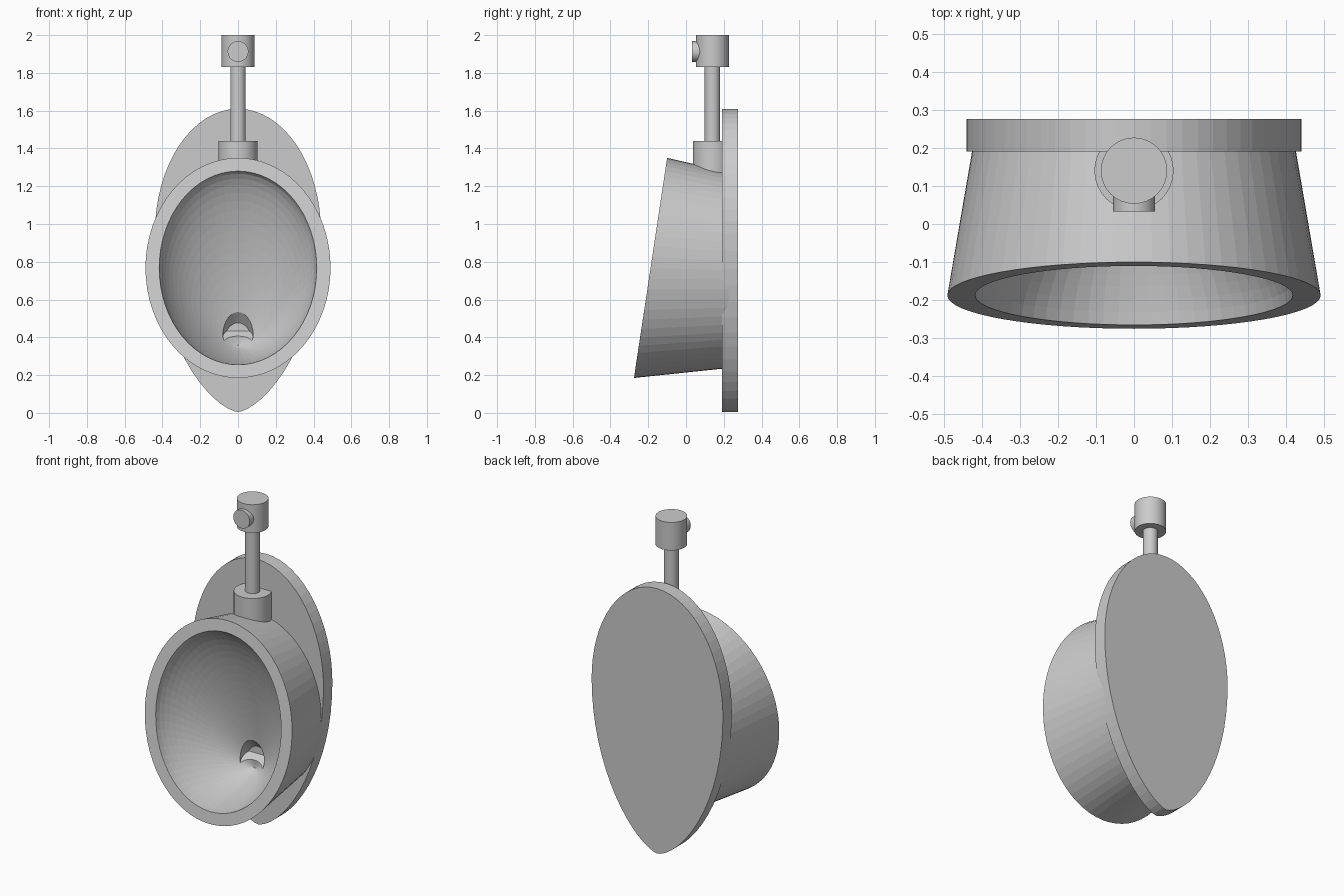
import bpy, bmesh, math
from mathutils import Vector

cube = bpy.data.objects.get("Cube")
if cube:
    bpy.data.objects.remove(cube)

SEG = 64


def lerp(a, b, t):
    return a + (b - a) * t


def loft(name, rings, cap_start=True):
    """Skin a list of equal-length point rings and cap the ends."""
    bm = bmesh.new()
    loops = [[bm.verts.new(p) for p in ring] for ring in rings]
    for a, b in zip(loops, loops[1:]):
        for i in range(len(a)):
            j = (i + 1) % len(a)
            bm.faces.new((a[i], a[j], b[j], b[i]))
    if cap_start:
        bm.faces.new(loops[0])
    bm.faces.new(loops[-1])
    bmesh.ops.recalc_face_normals(bm, faces=bm.faces)
    mesh = bpy.data.meshes.new(name)
    bm.to_mesh(mesh)
    bm.free()
    obj = bpy.data.objects.new(name, mesh)
    bpy.context.collection.objects.link(obj)
    return obj


def cylinder(name, start, end, radius):
    start, end = Vector(start), Vector(end)
    axis = end - start
    bpy.ops.mesh.primitive_cylinder_add(
        vertices=32, radius=radius, depth=axis.length, location=(start + end) / 2,
        rotation=axis.to_track_quat('Z', 'Y').to_euler())
    obj = bpy.context.object
    obj.name = name
    bpy.ops.object.shade_smooth_by_angle(angle=math.radians(30))
    return obj


def tilted_ellipse(half_width, top, bottom):
    """Ellipse spanning the (y, z) points top and bottom."""
    ring = []
    for i in range(SEG):
        a = math.tau * i / SEG
        t = (1 - math.cos(a)) / 2
        ring.append(Vector((half_width * math.sin(a),
                            lerp(top[0], bottom[0], t), lerp(top[1], bottom[1], t))))
    return ring


# Egg-shaped back plate, pointed at the bottom
def egg(y):
    ring = []
    for i in range(SEG):
        a = math.tau * i / SEG
        c, s = math.cos(a), math.sin(a)
        if c >= 0:
            x, z = s, 0.95 + 0.66 * c
        else:
            x, z = math.copysign(abs(s) ** 1.3, s), 0.95 + 0.945 * c
        ring.append((0.44 * x, y, z))
    return ring


loft("back_plate", [egg(0.19), egg(0.275)])

# Bowl: tapering shell, sloped rim, then a cavity closing in on the drain
back = tilted_ellipse(0.415, (0.25, 1.27), (0.25, 0.24))
rim_outer = tilted_ellipse(0.49, (-0.10, 1.35), (-0.275, 0.185))
rim_inner = tilted_ellipse(0.417, (-0.11, 1.28), (-0.265, 0.255))
apex = Vector((0, 0.16, 0.36))
rings = [back, rim_outer, rim_inner]
STEPS = 20
for k in range(1, STEPS):
    u = math.sin(k / STEPS * math.pi / 2)
    s = (1 - u ** 1.5) ** 0.7
    rings.append([Vector((p.x * s, lerp(p.y, apex.y, u), lerp(apex.z, p.z, s)))
                  for p in rim_inner])
bowl = loft("bowl", rings)

# Drain recess
floor = Vector((0, 0.15, 0.40))
cutter = cylinder("drain_cutter", floor, floor + Vector((0, -0.64, 0.77)) * 0.35, 0.08)
cutter.hide_render = True
cutter.hide_set(True)
cutter.display_type = 'WIRE'
cut = bowl.modifiers.new("drain", 'BOOLEAN')
cut.operation = 'DIFFERENCE'
cut.solver = 'EXACT'
cut.object = cutter

# Water supply: collar, pipe, valve and push button
Y = 0.14
cylinder("inlet_collar", (0, Y, 1.2), (0, Y, 1.44), 0.104)
cylinder("supply_pipe", (0, Y, 1.4), (0, Y, 1.86), 0.041)
cylinder("valve_body", (0, Y, 1.83), (0, Y, 2.0), 0.087)
cylinder("push_button", (0, Y, 1.913), (0, 0.033, 1.913), 0.055)
